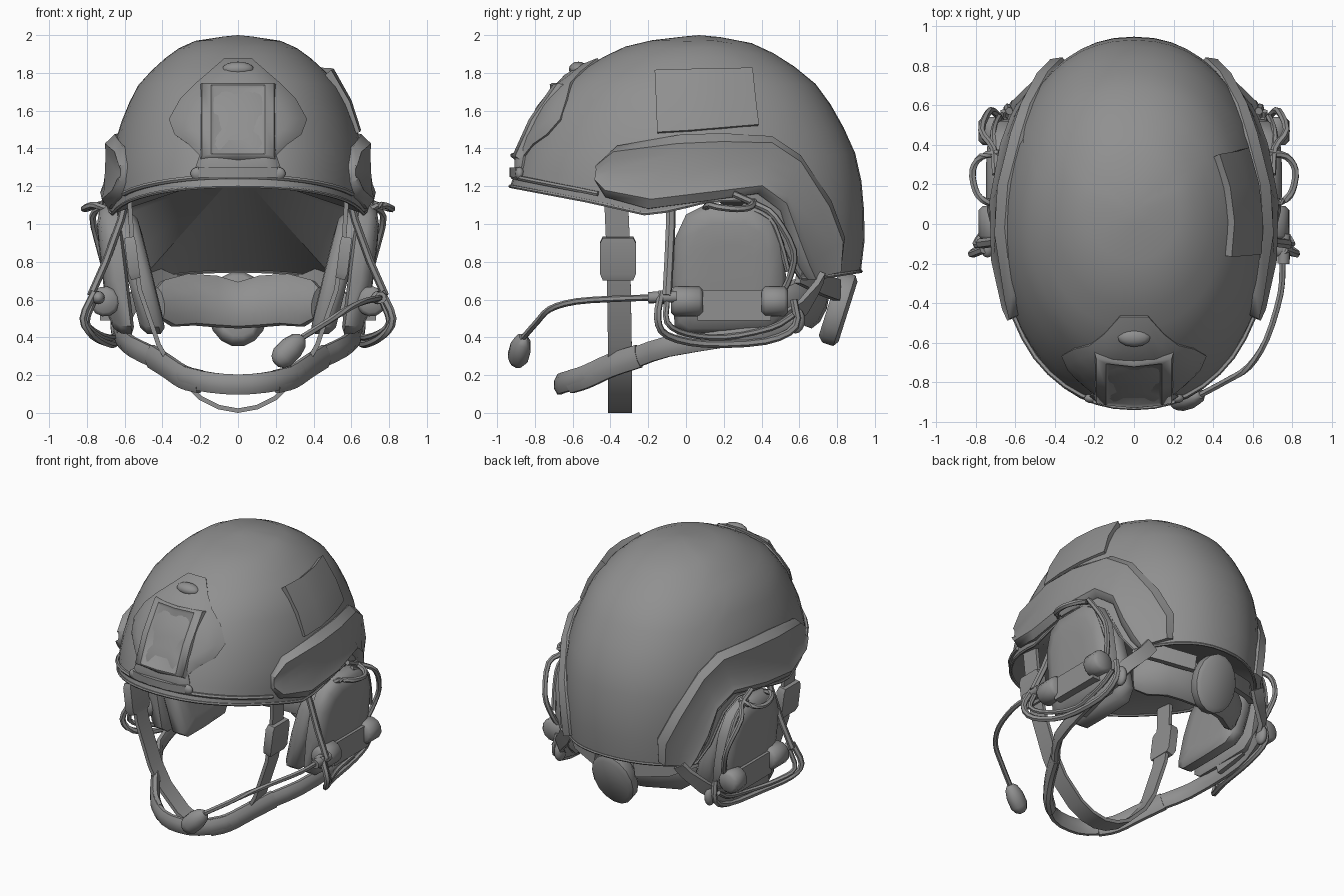
import bpy, bmesh, math
from mathutils import Vector as V

if "Cube" in bpy.data.objects:
    bpy.data.objects.remove(bpy.data.objects["Cube"])

# ---------- helpers ----------
def interp(table, t):
    if t <= table[0][0]:
        return table[0][1:]
    for p, q in zip(table, table[1:]):
        if t <= q[0]:
            k = (t - p[0]) / (q[0] - p[0])
            return [a + (b - a) * k for a, b in zip(p[1:], q[1:])]
    return table[-1][1:]

def loft(name, rings, cap=True, fix=True):
    bm = bmesh.new()
    vs = [[bm.verts.new(p) for p in r] for r in rings]
    n = len(rings[0])
    for a, b in zip(vs, vs[1:]):
        for j in range(n):
            k = (j + 1) % n
            bm.faces.new((a[j], a[k], b[k], b[j]))
    if cap:
        bm.faces.new(vs[0][::-1])
        bm.faces.new(vs[-1])
    bmesh.ops.remove_doubles(bm, verts=bm.verts, dist=1e-4)
    if fix:
        bmesh.ops.recalc_face_normals(bm, faces=bm.faces)
    me = bpy.data.meshes.new(name)
    bm.to_mesh(me)
    bm.free()
    ob = bpy.data.objects.new(name, me)
    bpy.context.collection.objects.link(ob)
    return ob

def catmull(pts, n=3):
    p = [V(q) for q in pts]
    p = [2 * p[0] - p[1]] + p + [2 * p[-1] - p[-2]]
    out = []
    for i in range(1, len(p) - 2):
        a, b, c, d = p[i - 1:i + 3]
        for k in range(n):
            t = k / n
            out.append(.5 * (2 * b + (c - a) * t + (2 * a - 5 * b + 4 * c - d) * t * t
                             + (3 * b - a - 3 * c + d) * t ** 3))
    return out + [p[-2]]

def sweep(name, pts, a, b=None, up=(1, .3, .1), sides=8, scales=None):
    """Elliptical (or, with 4 sides, rectangular) section swept along points."""
    b, pts, rings = b or a, [V(p) for p in pts], []
    for i, p in enumerate(pts):
        t = (pts[min(i + 1, len(pts) - 1)] - pts[max(i - 1, 0)]).normalized()
        w = V(up)
        w = (w - t * w.dot(t)).normalized()
        n = t.cross(w)
        s = scales[i] if scales else 1
        k = math.sqrt(2) if sides == 4 else 1
        ang = [math.tau * (j + .5) / sides for j in range(sides)]
        rings.append([p + s * k * (w * a * math.cos(g) + n * b * math.sin(g)) for g in ang])
    return loft(name, rings)

def mir(p, s):
    return (p[0] * s, p[1], p[2])

def both(pts):
    return [mir(p, -1) for p in pts] + list(pts[::-1])[1:]

# ---------- shell surface: height -> half width, front y, back y ----------
PROFILE = [(.7, .66, -.93, .92), (.95, .68, -.94, .95), (1.2, .685, -.93, .935),
           (1.4, .662, -.87, .89), (1.6, .598, -.77, .79), (1.75, .52, -.65, .68),
           (1.86, .41, -.49, .54), (1.94, .3, -.32, .4), (1.98, .2, -.15, .28), (2, 0, .07, .07)]
EDGE = [(-1, 1.2), (-.55, 1.12), (-.22, 1.05), (-.05, 1.08), (.1, 1.12), (.35, 1.13),
        (.48, 1.03), (.56, .84), (.66, .71), (.8, .72), (1, .75)]

def shell(a, z):
    w, f, b = interp(PROFILE, z)
    c = math.cos(a)
    return V((math.copysign(w * abs(c) ** .9, c), (f + b) / 2 + (b - f) / 2 * math.sin(a), z))

def out(p, off):
    return p + V((p.x / .48, p.y / .88, (p.z - 1) / 1)).normalized() * off

def on_side(y, z, off, s=1):
    w, f, b = interp(PROFILE, z)
    k = max(-.999, min(.999, (y - (f + b) / 2) / ((b - f) / 2)))
    p = out(V((w * (1 - k * k) ** .45, y, z)), off)
    return V(mir(p, s))

def on_front(x, z, off):
    w, f, b = interp(PROFILE, z)
    c = min(.999, abs(x) / w) ** (1 / .9)
    return out(V((x, (f + b) / 2 - (b - f) / 2 * math.sqrt(1 - c * c), z)), off)

def edge(a):
    return interp(EDGE, math.sin(a))[0]

# ---------- helmet shell, its hollow closed by a shallow inner cone ----------
N = 52
az = [math.tau * i / N for i in range(N)]
rings = [[shell(a, edge(a) + (2 - edge(a)) * math.sin(t / 12 * math.pi / 2)) for a in az]
         for t in range(13)]
loft("helmet_shell", [[V((0, 0, 1.28))] * N] + rings, cap=False, fix=False)
sweep("edge_trim", [shell(a, edge(a)) for a in az + [0]], .01, up=(0, 0, 1), sides=6)
sweep("brim_cord", [out(shell(math.radians(d), edge(math.radians(d)) + .05), .004)
                    for d in range(-150, -29, 8)], .014, up=(0, 0, 1), sides=6)

# ---------- front mount ----------
half = [(.07, 1.87), (.15, 1.8), (.22, 1.74), (.3, 1.66), (.36, 1.55), (.33, 1.47), (.26, 1.42),
        (.2, 1.36), (.22, 1.3), (.19, 1.24)]
poly = half + [(-x, z) for x, z in half[::-1]]
loft("front_mount_plate", [[on_front(x * k, 1.53 + (z - 1.53) * k, o) for x, z in poly]
     for k, o in ((1, -.03), (1, .01), (.88, .024), (.7, .03), (.5, .03), (.25, .03))])
rect = [(-1, -1), (0, -1), (1, -1), (1, 0), (1, 1), (0, 1), (-1, 1), (-1, 0)]
loft("front_mount_frame", [[on_front(x * w, 1.53 + z * h, o) for x, z in rect]
     for w, h, o in ((.2, .2, .01), (.175, .185, .046), (.13, .175, .048), (.118, .165, .034))])
def knob(name, p, sc):
    bpy.ops.mesh.primitive_uv_sphere_add(segments=12, ring_count=8, radius=1, location=p)
    o = bpy.context.object
    o.name, o.scale = name, sc
    return o
knob("mount_top_knob", on_front(0, 1.81, .012), (.085, .05, .04))
for x in (-.21, .21):
    knob("mount_lug", on_front(x, 1.265, .005), (.04, .025, .035))
sweep("mount_lower_bar", [on_front(x, 1.27, .012) for x in (-.2, -.1, 0, .1, .2)], .025, .015,
      up=(0, 0, 1), sides=4)

# ---------- side patch (right only) ----------
patch = [(-.15, 1.48, -.16, 1.79), (.02, 1.49, .01, 1.795), (.2, 1.505, .18, 1.8), (.38, 1.52, .34, 1.8)]
loft("side_patch", [[on_side(a + (c - a) * v, b + (d - b) * v, o)
     for v, o in ((0, 0), (0, .02), (.5, .028), (1, .042), (1, 0))] for a, b, c, d in patch])

# ---------- side rails: lower and upper edge pairs (y, z) ----------
RAIL = [(-.47, 1.22, -.46, 1.31), (-.42, 1.14, -.36, 1.41), (-.2, 1.08, -.02, 1.47),
        (.1, 1.12, .2, 1.475), (.38, 1.16, .45, 1.46), (.5, 1.07, .6, 1.36),
        (.55, .9, .76, 1.12), (.6, .77, .83, .93), (.64, .71, .81, .76)]
SECTION = [(0, -.02), (0, .02), (.12, .05), (.25, .034), (.5, .034), (.72, .038), (.85, .05), (1, .015), (1, -.02)]
CUP = [(-.06, .46), (-.075, .7), (-.06, .92), (0, 1.05), (.1, 1.1), (.34, 1.1), (.46, 1.04),
       (.52, .9), (.53, .7), (.52, .5), (.45, .43), (.2, .42), (0, .42)]

for s in (1, -1):
    side = "right" if s > 0 else "left"
    S = lambda pts: [mir(p, s) for p in pts]
    loft(side + "_rail", [[on_side(a + (c - a) * v, b + (d - b) * v, o, s) for v, o in SECTION]
                          for a, b, c, d in RAIL])
    # ear cup with cushion, leaning outward at the top
    loft(side + "_ear_cup", [[mir((x + .12 * (.23 + (z - .76) * k), .23 + (y - .23) * k, .76 + (z - .76) * k), s)
         for y, z in CUP] for x, k in ((.56, .9), (.575, 1), (.63, 1), (.67, .92), (.69, .7), (.695, .4))])
    loft(side + "_ear_cushion", [[mir((x + .25 * (z - .76) * k, .23 + (y - .23) * k, .74 + (z - .76) * k), s)
         for y, z in CUP] for x, k in ((.455, .6), (.46, .85), (.49, .95), (.56, .95), (.59, .85))])
    # boom pivots and connecting bar on the cup
    for y0, y1 in ((-.08, .09), (.4, .54)):
        sweep(side + "_pivot", S([(.705, y0, .59), (.705, y0 + .02, .59), (.705, y1 - .02, .59), (.705, y1, .59)]),
              .08, sides=12, scales=[.75, 1, 1, .75])
    sweep(side + "_cup_bar", S([(.68, .06, .57), (.68, .45, .57)]), .05, .08, up=(1, 0, 0), sides=4)
    # support arm from rail to cup
    sweep(side + "_arm", S([(.6, -.08, 1.1), (.62, -.08, 1.02), (.7, -.09, .8), (.78, -.1, .62)]), .02, .026, sides=6)
    knob(side + "_arm_joint", mir((.74, -.12, .61), s), (.035, .05, .035))
    # cables
    sweep(side + "_lower_cable", catmull(S([(.76, -.13, .64), (.82, -.15, .5), (.77, -.1, .41), (.68, .1, .365),
          (.64, .42, .38), (.64, .58, .46), (.63, .57, .6)])), .02, sides=6)
    sweep(side + "_inner_cable", catmull(S([(.76, -.1, .6), (.8, -.1, .48), (.74, .0, .42), (.66, .2, .4),
          (.66, .45, .45), (.66, .57, .52)])), .016, sides=6)
    sweep(side + "_upper_loop", catmull(S([(.68, .36, 1.12), (.77, .34, 1.09), (.815, .27, 1.08), (.8, .17, 1.09),
          (.76, .12, 1.1), (.69, .1, 1.08)])), .018, sides=6)
    sweep(side + "_rear_loop", catmull(S([(.7, .25, 1.16), (.71, .38, 1.1), (.77, .47, 1.04), (.73, .57, .86),
          (.69, .55, .72), (.66, .5, .62)])), .018, sides=6)
    sweep(side + "_inner_loop", catmull(S([(.7, .3, 1.1), (.71, .44, 1.03), (.7, .5, .9), (.68, .54, .75)])),
          .016, sides=6)
    # strap buckles
    sweep(side + "_strap_buckle", S([(.575, -.36, .93), (.57, -.36, .9), (.55, -.36, .74), (.54, -.36, .71)]),
          .095, .03, up=(0, 1, 0), sides=4, scales=[.85, 1, 1, .85])
    sweep(side + "_band_buckle", S([(.6, .17, .41), (.62, .4, .46)]), .045, .04, up=(0, 0, 1), sides=4)
    sweep(side + "_chin_sleeve", catmull(S([(.2, -.61, .165), (.29, -.53, .19), (.38, -.4, .25), (.46, -.25, .3)])),
          .066, .034, up=(0, 0, 1))
    # straps rising to the back of the shell
    sweep(side + "_rear_strap", S([(.62, .5, .47), (.58, .62, .56), (.49, .69, .66), (.45, .72, .72)]), .045, .015,
          up=(0, .4, 1), sides=4)
    sweep(side + "_rear_tab", S([(.5, .6, .74), (.36, .72, .68), (.15, .8, .65)]), .055, .02,
          up=(0, 0, 1), sides=4)
    knob(side + "_strap_junction", mir((.6, .58, .49), s), (.035, .05, .07))

# ---------- throat strap ----------
throat = [(.575, -.37, 1.13), (.56, -.36, .9), (.52, -.355, .65), (.42, -.35, .36), (.34, -.35, .22),
          (.2, -.35, .08), (.1, -.35, .03), (0, -.35, .012)]
sweep("throat_strap", both(throat), .063, .012, up=(0, 1, 0), sides=4)

# ---------- chin band ----------
chin = [(.6, .56, .49), (.63, .4, .44), (.62, .2, .4), (.56, -.1, .35), (.46, -.25, .3), (.38, -.4, .25),
        (.28, -.55, .19), (.14, -.65, .16), (0, -.67, .15)]
sweep("chin_band", catmull(both(chin), 2), .058, .03, up=(0, 0, 1), sides=8)

# ---------- nape pad and adjustment dial ----------
nape = [(.42, .5, .58), (.37, .56, .58), (.25, .64, .6), (.12, .68, .59), (0, .69, .57)]
sc = [.6, .9, 1, 1, .9]
sweep("nape_pad", both(nape), .145, .065, up=(0, .35, 1), sides=10, scales=sc + sc[-2::-1])
ax = V((0, .95, -.3))
c = V((0, .81, .55))
sweep("nape_dial", [c + ax * d for d in (-.06, -.03, .03, .05)], .16, .2, up=(1, 0, 0), sides=16,
      scales=[.85, 1, 1, .85])

# ---------- microphone (right only) ----------
sweep("microphone_boom", catmull([(.75, -.18, .61), (.74, -.35, .605), (.67, -.58, .59), (.58, -.72, .55),
      (.47, -.79, .48), (.34, -.86, .4)]), .017, sides=6)
sweep("boom_sleeve", [(.76, -.05, .615), (.755, -.2, .61)], .032, sides=8)
mic = [V((.34, -.86, .4)).lerp(V((.2, -.9, .26)), t) for t in (0, .12, .4, .75, .93, 1)]
sweep("microphone", mic, .066, .056, sides=10, scales=[.4, .75, 1, 1, .7, .35])

# ---------- dark grey finish and shading ----------
grey = bpy.data.materials.new("dark_grey")
grey.diffuse_color = (.28, .28, .28, 1)
grey.use_nodes = True
grey.node_tree.nodes["Principled BSDF"].inputs["Base Color"].default_value = grey.diffuse_color
for o in bpy.data.objects:
    o.data.materials.append(grey)
    o.select_set(True)
    bpy.context.view_layer.objects.active = o
bpy.ops.object.shade_smooth_by_angle(angle=math.radians(48))
